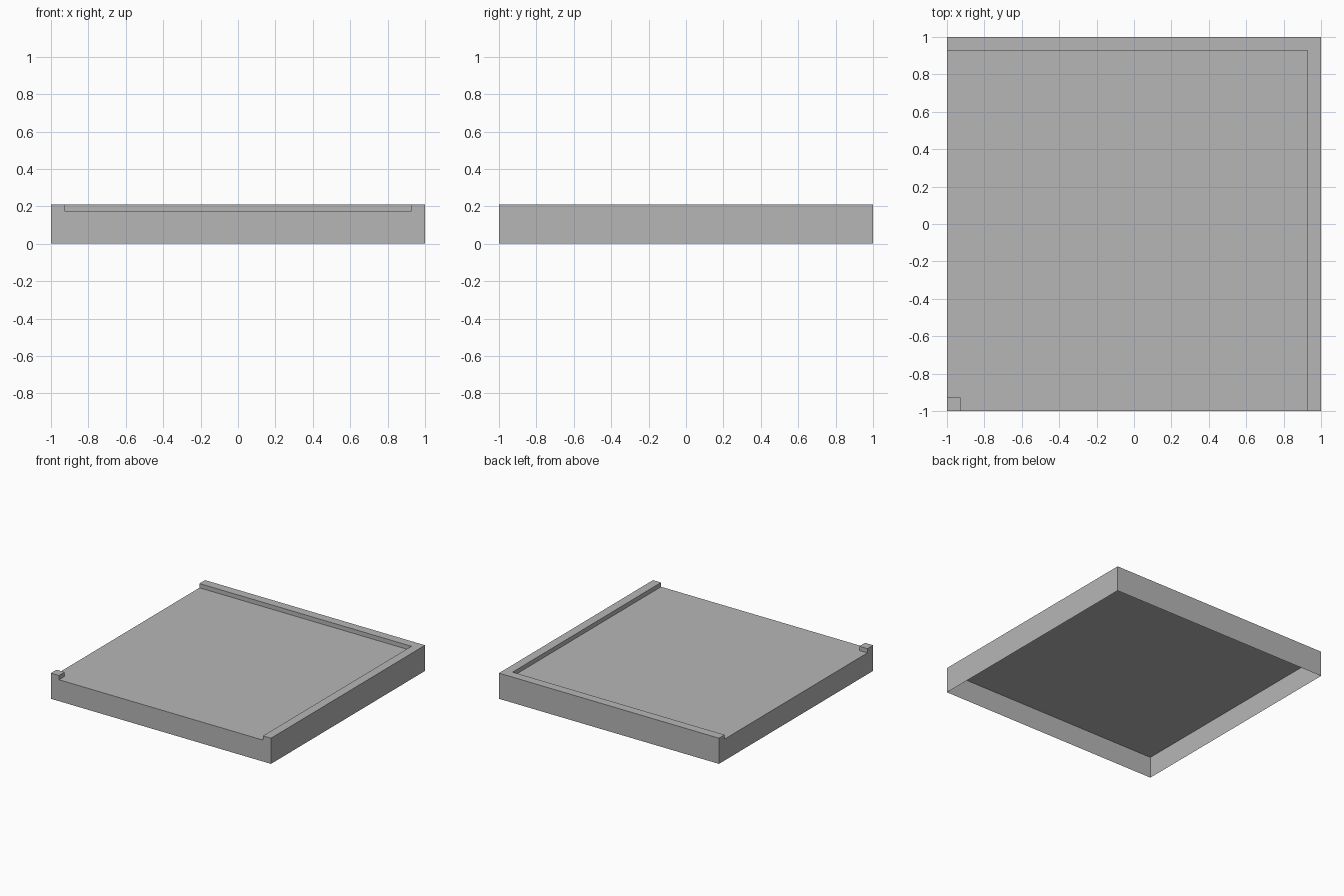
import bpy, bmesh

if "Cube" in bpy.data.objects:
    bpy.data.objects.remove(bpy.data.objects["Cube"])

LOW, HIGH = 0.176, 0.211            # floor level and curb level
LINES = [-1.0, -0.927, 0.927, 1.0]  # grid lines in x and y


def level(i, j):
    """Height of a cell: curbs along +x and +y, a post at the -x -y corner."""
    if not (0 <= i < 3 and 0 <= j < 3):
        return 0.0
    return HIGH if i == 2 or j == 2 or (i == 0 and j == 0) else LOW


bm = bmesh.new()
under = bmesh.new()


def quad(target, *pts):
    target.faces.new([target.verts.new(p) for p in pts])


for i in range(3):
    for j in range(3):
        x0, x1, y0, y1 = LINES[i], LINES[i + 1], LINES[j], LINES[j + 1]
        h = level(i, j)
        # Floor or curb top
        quad(bm, (x0, y0, h), (x1, y0, h), (x1, y1, h), (x0, y1, h))
        # Floor carried on beneath the curbs and the post
        if h == HIGH:
            quad(under, (x0, y0, LOW), (x0, y1, LOW), (x1, y1, LOW), (x1, y0, LOW))
        # Outer walls and curb risers, facing away from the higher cell
        sides = [(0, -1, (x0, y0), (x1, y0)), (1, 0, (x1, y0), (x1, y1)),
                 (0, 1, (x1, y1), (x0, y1)), (-1, 0, (x0, y1), (x0, y0))]
        for di, dj, a, b in sides:
            n = level(i + di, j + dj)
            if n < h:
                # Split walls at floor level so neighbours weld cleanly
                steps = [n, LOW, h] if n < LOW < h else [n, h]
                for lo, hi in zip(steps, steps[1:]):
                    quad(bm, (*a, lo), (*b, lo), (*b, hi), (*a, hi))

# One grey for the whole tile
grey = bpy.data.materials.new("grey")
grey.diffuse_color = (0.47, 0.47, 0.47, 1)
grey.use_nodes = True
grey.node_tree.nodes["Principled BSDF"].inputs["Base Color"].default_value = grey.diffuse_color


def finish(target, name):
    """Weld, merge coplanar faces and make the object."""
    bmesh.ops.remove_doubles(target, verts=target.verts[:], dist=1e-4)
    bmesh.ops.dissolve_limit(target, angle_limit=0.02,
                             verts=target.verts[:], edges=target.edges[:])
    mesh = bpy.data.meshes.new(name)
    target.to_mesh(mesh)
    target.free()
    mesh.materials.append(grey)
    bpy.context.collection.objects.link(bpy.data.objects.new(name, mesh))


finish(bm, "curbed_floor_tile")     # underside stays open
finish(under, "curb_underside")
